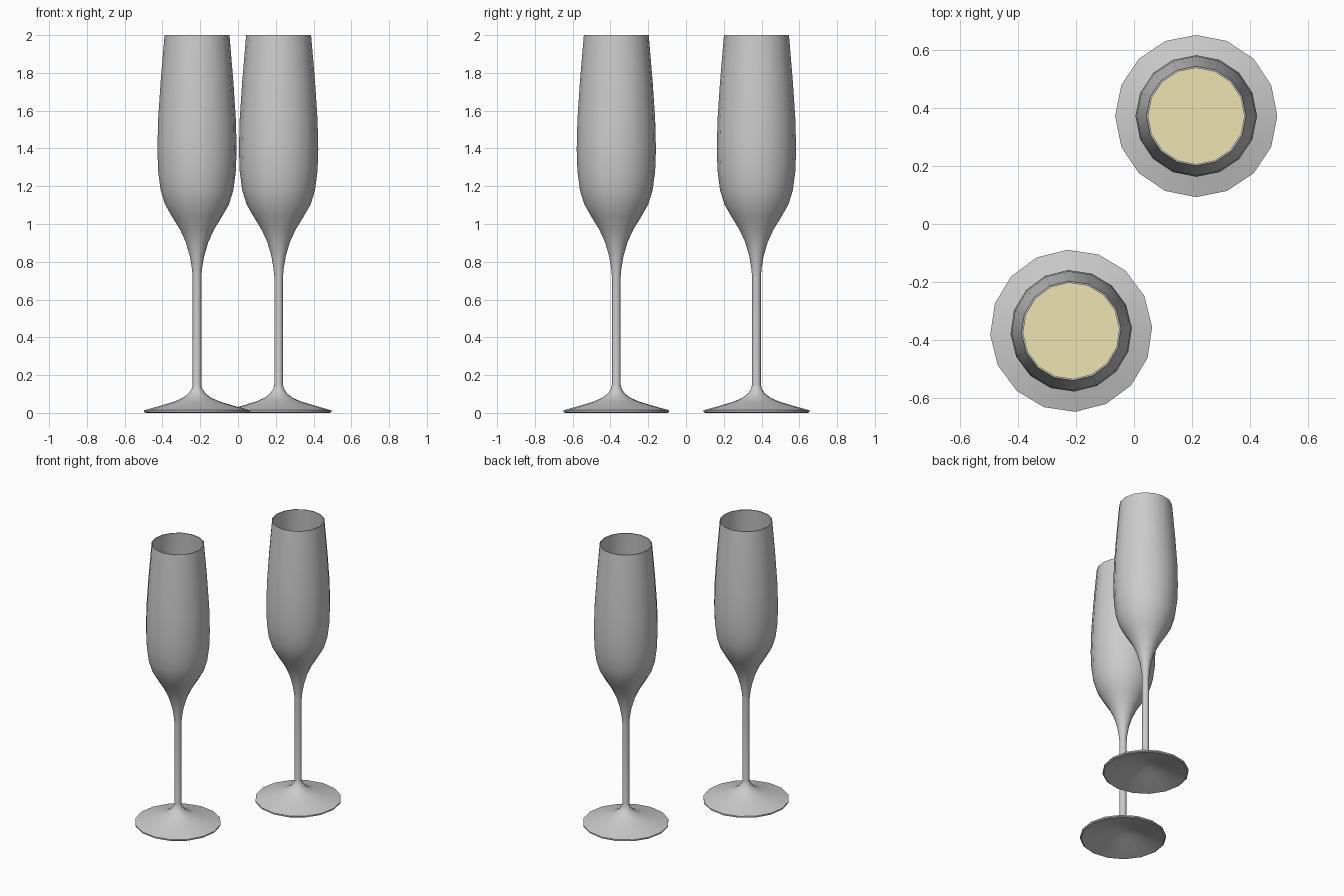
import bpy, bmesh, math

if "Cube" in bpy.data.objects:
    bpy.data.objects.remove(bpy.data.objects["Cube"])

SIDES = 16

# Glass outline (radius, height): outside from foot to rim, then inside down to the bowl bottom
OUTER = [(0.28, 0.005), (0.28, 0.014), (0.20, 0.036), (0.12, 0.06), (0.075, 0.08), (0.045, 0.103),
         (0.028, 0.128), (0.023, 0.15), (0.023, 0.72), (0.027, 0.765), (0.038, 0.83),
         (0.06, 0.905), (0.09, 0.97), (0.132, 1.038), (0.17, 1.105), (0.193, 1.18),
         (0.206, 1.28), (0.21, 1.395), (0.206, 1.555), (0.193, 1.75), (0.172, 2.0)]
INNER = [(0.166, 2.0), (0.187, 1.75), (0.2, 1.555), (0.204, 1.395), (0.2, 1.28),
         (0.187, 1.185), (0.164, 1.112), (0.126, 1.047), (0.084, 0.98), (0.05, 0.915), (0, 0.88)]
# Hollow underside of the foot
UNDER = [(0, 0.075), (0.05, 0.068), (0.12, 0.045), (0.20, 0.02), (0.272, 0.0)]
# Drink follows the inside wall up to its level
LIQUID = [(0, 0.89), (0.046, 0.918), (0.08, 0.983), (0.122, 1.05), (0.16, 1.115),
          (0.183, 1.188), (0.196, 1.28), (0.2, 1.395), (0.196, 1.555), (0.192, 1.62), (0, 1.62)]


def lathe(name, profile, location, turn):
    """Revolve a (radius, height) profile round z."""
    bm = bmesh.new()
    rings = []
    for r, z in profile:
        if r == 0:
            rings.append([bm.verts.new((0, 0, z))] * SIDES)
        else:
            rings.append([bm.verts.new((r * math.cos(a), r * math.sin(a), z))
                          for a in (2 * math.pi * i / SIDES for i in range(SIDES))])
    for low, high in zip(rings, rings[1:]):
        for i in range(SIDES):
            j = (i + 1) % SIDES
            bm.faces.new(dict.fromkeys((low[i], low[j], high[j], high[i])))
    bmesh.ops.recalc_face_normals(bm, faces=bm.faces)
    mesh = bpy.data.meshes.new(name)
    bm.to_mesh(mesh)
    bm.free()
    ob = bpy.data.objects.new(name, mesh)
    ob.location = location
    ob.rotation_euler.z = turn
    bpy.context.collection.objects.link(ob)
    bpy.ops.object.select_all(action='DESELECT')
    ob.select_set(True)
    bpy.context.view_layer.objects.active = ob
    bpy.ops.object.shade_smooth_by_angle(angle=math.radians(45))
    return ob


drink = bpy.data.materials.new("pale_drink")
drink.diffuse_color = (0.85, 0.78, 0.45, 1)
drink.use_nodes = True
drink.node_tree.nodes["Principled BSDF"].inputs["Base Color"].default_value = drink.diffuse_color

# Two flutes, the front one turned slightly
for label, x, y, turn in (("back", 0.215, 0.373, 0), ("front", -0.217, -0.369, math.radians(2.8))):
    lathe(label + "_flute_glass", UNDER + OUTER + INNER, (x, y, 0), turn)
    lathe(label + "_flute_drink", LIQUID, (x, y, 0), turn).data.materials.append(drink)
